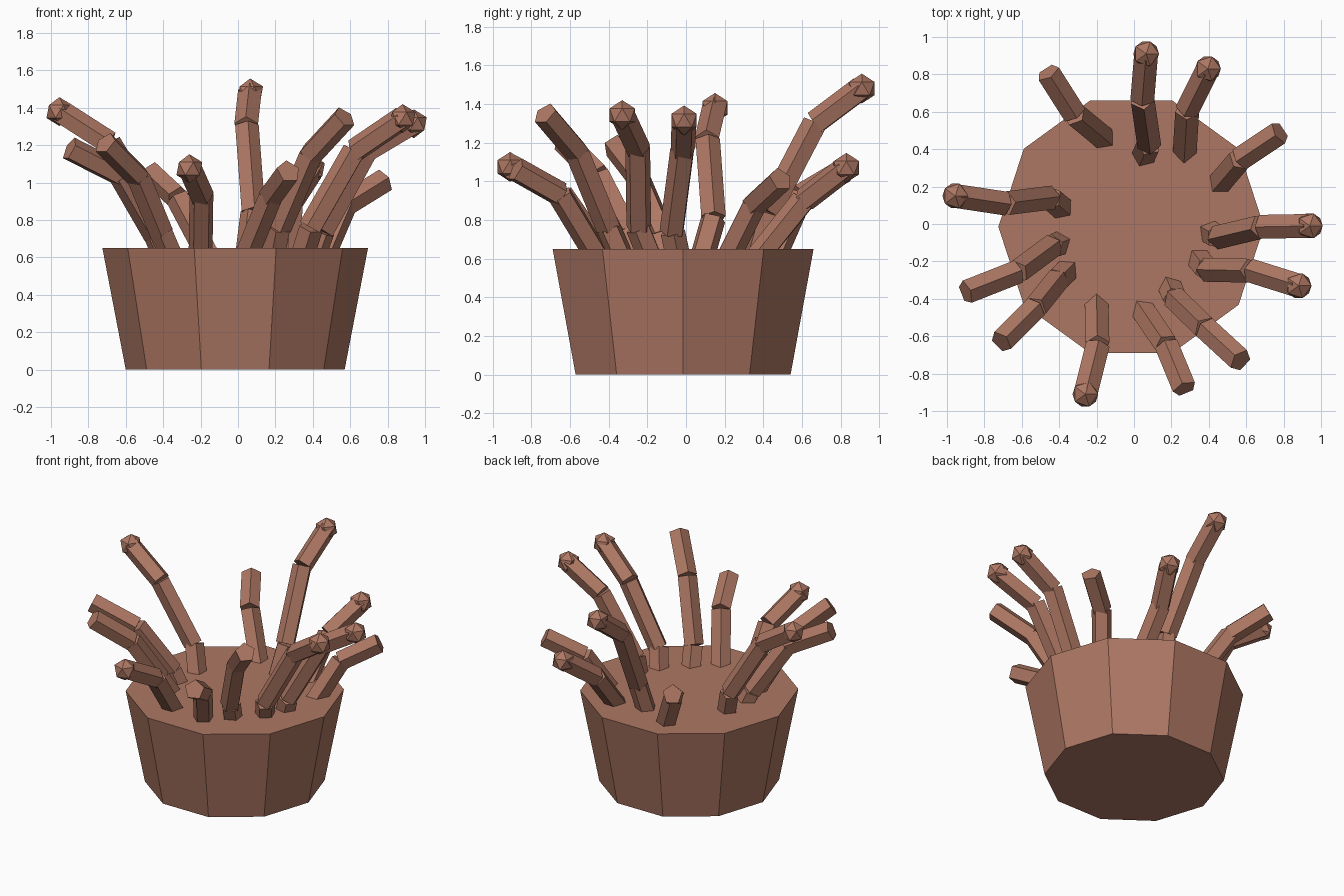
import bpy
import bmesh
import math
from mathutils import Vector, Matrix

cube = bpy.data.objects.get("Cube")
if cube:
    bpy.data.objects.remove(cube, do_unlink=True)

clay = bpy.data.materials.new("clay_brown")
clay.use_nodes = True
CLAY = (0.42, 0.185, 0.125, 1)
clay.diffuse_color = CLAY
clay.node_tree.nodes["Principled BSDF"].inputs["Base Color"].default_value = CLAY

SEGMENT_RADIUS = 0.067
BUD_RADIUS = 0.077


def finish(name, bm):
    mesh = bpy.data.meshes.new(name)
    bm.to_mesh(mesh)
    bm.free()
    mesh.materials.append(clay)
    obj = bpy.data.objects.new(name, mesh)
    bpy.context.collection.objects.link(obj)
    return obj


def add_segment(bm, start, end):
    """Five-sided prism with flat ends between two points."""
    axis = end - start
    turn = axis.to_track_quat("Z", "Y").to_matrix().to_4x4()
    bmesh.ops.create_cone(
        bm, cap_ends=True, segments=5, radius1=SEGMENT_RADIUS,
        radius2=SEGMENT_RADIUS, depth=axis.length,
        matrix=Matrix.Translation((start + end) / 2) @ turn)


def stalk(name, path, bud):
    points = [Vector(p) for p in path]
    bm = bmesh.new()
    for start, end in zip(points, points[1:]):
        add_segment(bm, start, end)
    if bud:
        bmesh.ops.create_icosphere(bm, subdivisions=1, radius=BUD_RADIUS,
                                   matrix=Matrix.Translation(points[-1]))
    finish(name, bm)


# Ten-sided tapered pot, closed on top
bm = bmesh.new()
bmesh.ops.create_cone(
    bm, cap_ends=True, segments=10, radius1=0.585, radius2=0.71, depth=0.65,
    matrix=Matrix.Translation((-0.015, -0.015, 0.325)) @ Matrix.Rotation(math.radians(18), 4, "Z"))
finish("pot", bm)

# Bent stalks: root, joints, tip; some end in a round bud
stalk("stalk_back", [(.05, .36, .6), (.08, .43, .84), (.045, .67, 1.3), (.065, .91, 1.48)], True)
stalk("stalk_back_left", [(.27, .37, .6), (.285, .61, .9), (.395, .83, 1.07)], True)
stalk("stalk_left_rear", [(.45, .21, .6), (.57, .35, .88), (.78, .49, 1.01)], False)
stalk("stalk_left", [(.4, -.04, .6), (.45, -.07, .74), (.68, -.015, 1.16), (.94, -.01, 1.315)], True)
stalk("stalk_left_front", [(.34, -.18, .6), (.39, -.245, .76), (.625, -.25, 1.17), (.88, -.33, 1.343)], True)
stalk("stalk_front_left", [(.19, -.33, .6), (.22, -.4, .76), (.385, -.56, 1.15), (.57, -.73, 1.35)], False)
stalk("stalk_front", [(.04, -.45, .6), (.175, -.65, .93), (.27, -.88, 1.06)], False)
stalk("stalk_front_right", [(-.2, -.42, .6), (-.195, -.65, .93), (-.26, -.91, 1.075)], True)
stalk("stalk_right_front", [(-.35, -.24, .6), (-.41, -.3, .74), (-.53, -.45, 1.03), (-.71, -.63, 1.21)], False)
stalk("stalk_right", [(-.39, -.1, .6), (-.44, -.12, .72), (-.625, -.257, 1.04), (-.9, -.365, 1.18)], False)
stalk("stalk_right_rear", [(-.38, .08, .6), (-.45, .14, .81), (-.69, .11, 1.21), (-.955, .15, 1.38)], True)
stalk("stalk_back_right", [(-.15, .45, .6), (-.32, .59, .92), (-.46, .81, 1.05)], False)
